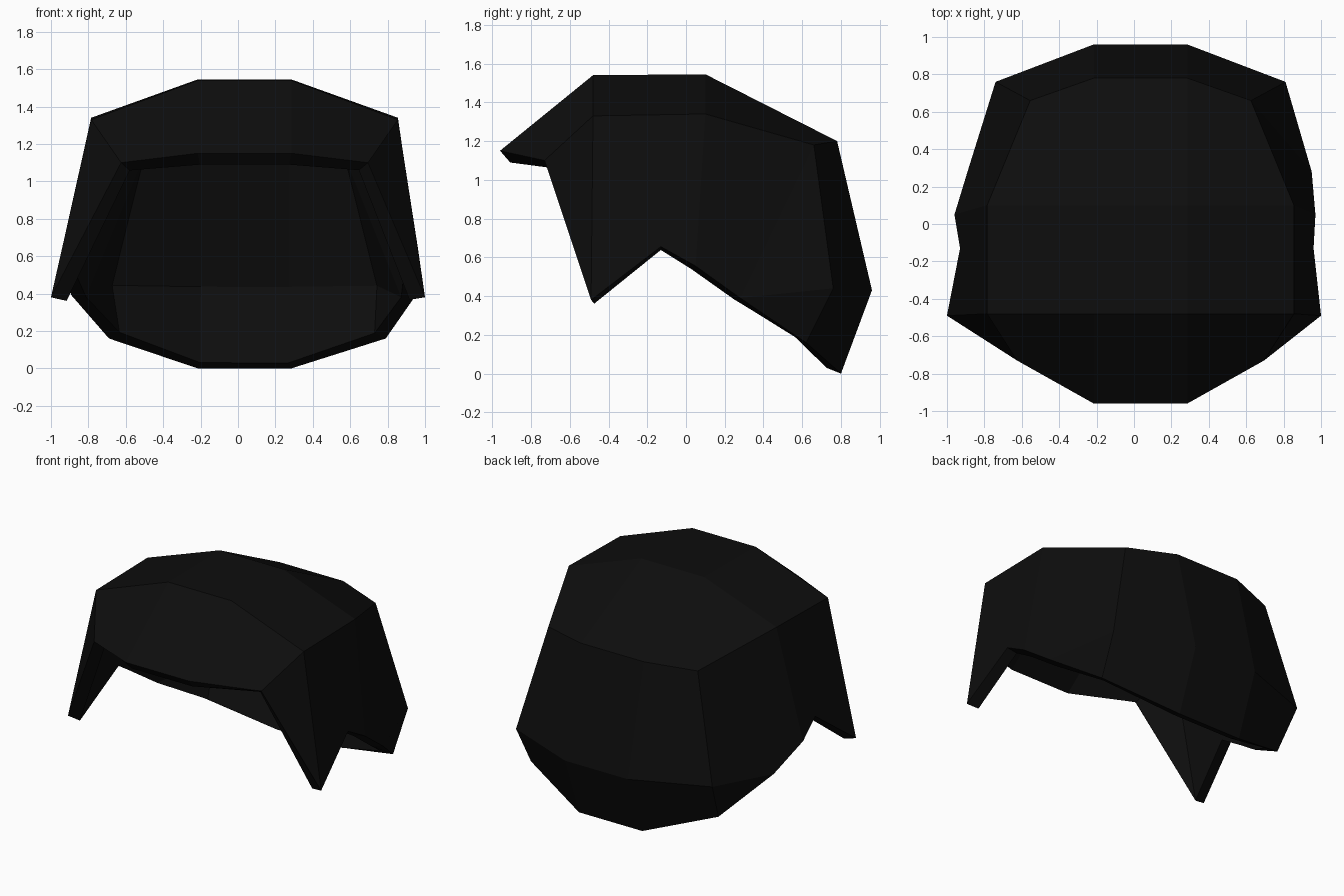
import bpy
import bmesh

cube = bpy.data.objects.get("Cube")
if cube:
    bpy.data.objects.remove(cube, do_unlink=True)

# Single near-black hair colour
hair = bpy.data.materials.new("black_hair")
hair.use_nodes = True
colour = (0.004, 0.004, 0.004, 1)
hair.diffuse_color = colour
hair.node_tree.nodes["Principled BSDF"].inputs["Base Color"].default_value = colour

bm = bmesh.new()


def pair(half, y, z, shift=0.035):
    """Left and right vertices, with a slight sideways shift."""
    return {s: bm.verts.new((s * half + shift, y, z)) for s in (-1, 1)}


# Crown line from fringe, over the top, to the nape
crown = [pair(0.25, y, z) for y, z in
         [(-0.96, 1.15), (-0.48, 1.54), (0.10, 1.545),
          (0.78, 1.20), (0.96, 0.43), (0.80, 0.0)]]

# Corner line where the crown turns into the sides
corner = [pair(*p) for p in
          [(0.66, -0.73, 1.10), (0.82, -0.48, 1.33), (0.82, 0.10, 1.34),
           (0.59, 0.66, 1.18), (0.775, 0.76, 0.44), (0.74, 0.62, 0.16, 0.05)]]

# Lower hem: sideburn tip, notch above the ear, rear hem
tip = pair(1.0, -0.49, 0.38, 0)
notch = pair(0.945, -0.13, 0.655, 0.015)
ear = pair(0.965, 0.05, 0.555, 0.005)
hem = pair(0.92, 0.28, 0.39, 0.03)

# Crown strip
for a, b, ca, cb in zip(crown, crown[1:], corner, corner[1:]):
    bm.faces.new((a[-1], a[1], b[1], b[-1]))
    for s in (-1, 1):
        bm.faces.new((a[s], ca[s], cb[s], b[s]))

# Side panels
fringe, front, middle, rear, back, nape = corner
for s in (-1, 1):
    for panel in ((fringe, tip, front), (front, tip, notch),
                  (front, notch, ear, middle), (middle, ear, hem, rear),
                  (rear, hem, back), (back, hem, nape)):
        bm.faces.new([p[s] for p in panel])

bmesh.ops.recalc_face_normals(bm, faces=bm.faces)
bm.faces.ensure_lookup_table()
top = max(bm.faces, key=lambda f: f.calc_center_median().z)
if top.normal.z < 0:
    bmesh.ops.reverse_faces(bm, faces=bm.faces)

mesh = bpy.data.meshes.new("hair_shell")
bm.to_mesh(mesh)
bm.free()
mesh.materials.append(hair)
shell = bpy.data.objects.new("hair_shell", mesh)
bpy.context.collection.objects.link(shell)

# Wall thickness grows inward
wall = shell.modifiers.new("wall", "SOLIDIFY")
wall.thickness = 0.08
wall.offset = -1
wall.use_even_offset = True
